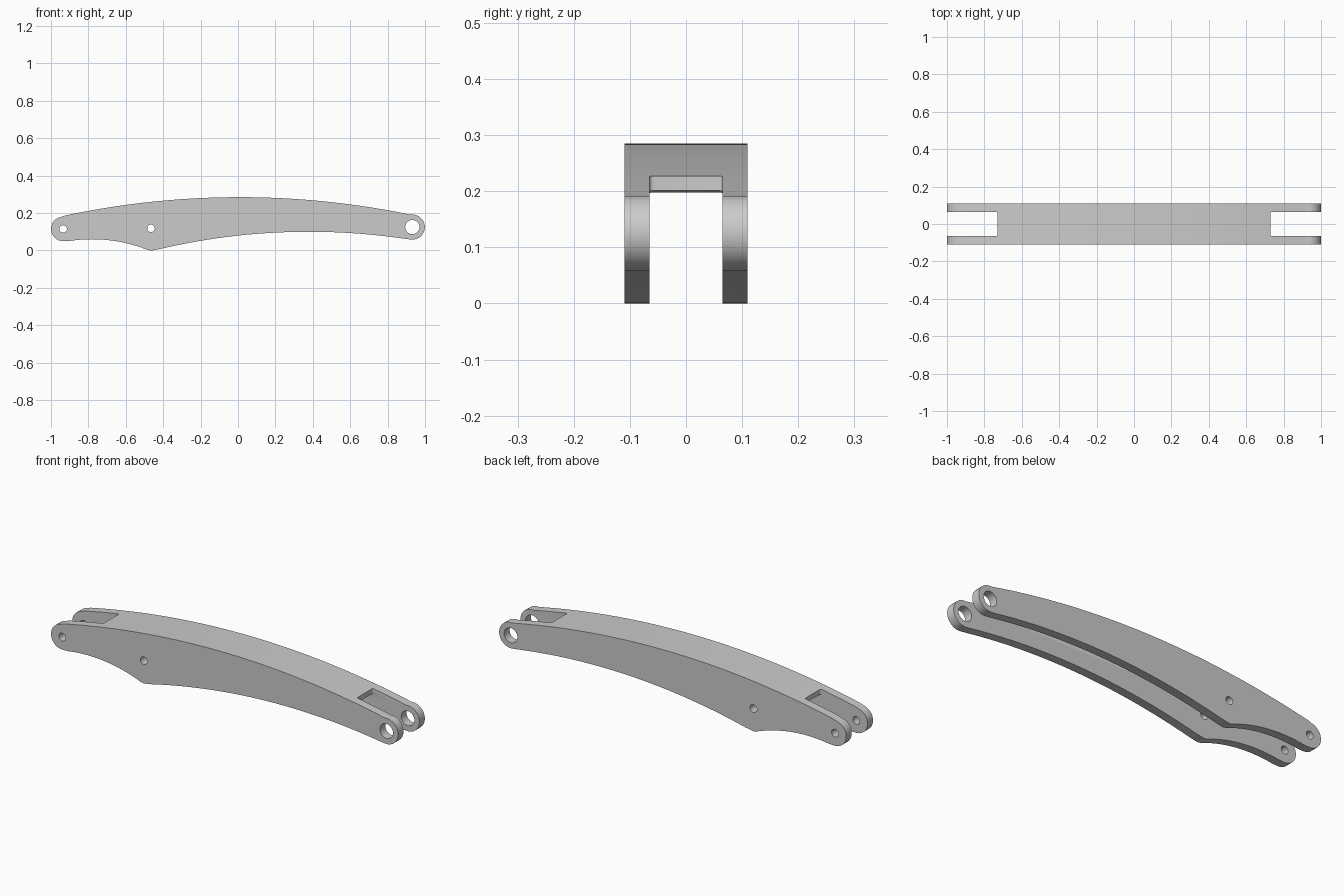
import bpy, bmesh
from math import sqrt, sin, cos, pi, atan2

if "Cube" in bpy.data.objects:
    bpy.data.objects.remove(bpy.data.objects["Cube"])

HALF_W, GAP, WEB, SLOT_X = 0.11, 0.065, 0.026, 0.73
LEFT, RIGHT, MID = (-0.935, 0.115), (0.932, 0.125), (-0.465, 0.118)
R_END = 0.067


def arc_z(x, cx, top, r):
    return top - r + sqrt(r * r - (x - cx) ** 2)


def top_z(x):
    return arc_z(x, 0.01, 0.285, 4.5)


def span(a, b, n):
    return [a + (b - a) * i / n for i in range(n + 1)]


def ring(c, r, a=0, b=2 * pi, n=32):
    return [(c[0] + r * cos(t), c[1] + r * sin(t)) for t in span(a, b, n)]


def extrude(name, loops, half):
    """Extrude outlines in the x-z plane (inner loops become holes)."""
    cu = bpy.data.curves.new(name, 'CURVE')
    cu.dimensions, cu.fill_mode, cu.extrude = '2D', 'BOTH', half
    for pts in loops:
        sp = cu.splines.new('POLY')
        sp.points.add(len(pts) - 1)
        for p, (x, z) in zip(sp.points, pts):
            p.co = (x, z, 0, 1)
        sp.use_cyclic_u = True
    ob = bpy.data.objects.new(name, cu)
    bpy.context.collection.objects.link(ob)
    ob.rotation_euler.x = pi / 2
    bpy.ops.object.select_all(action='DESELECT')
    ob.select_set(True)
    bpy.context.view_layer.objects.active = ob
    bpy.ops.object.convert(target='MESH')
    ob = bpy.context.object
    bpy.ops.object.transform_apply(rotation=True)
    bm = bmesh.new()
    bm.from_mesh(ob.data)
    bmesh.ops.remove_doubles(bm, verts=bm.verts, dist=1e-5)
    bmesh.ops.recalc_face_normals(bm, faces=bm.faces)
    bm.to_mesh(ob.data)
    bm.free()
    return ob


# Arm side outline: crown arc, right eye, long belly arc, toe, short belly arc, left eye
outline = [(x, top_z(x)) for x in span(-0.925, 0.925, 40)]
outline += ring(RIGHT, R_END, 0.46 * pi, -0.53 * pi, 16)
outline += [(x, arc_z(x, 0.38, 0.1, 3.5)) for x in span(0.9, -0.42, 28)]
outline += [(-0.44, 0.004), (-0.455, 0.001), (-0.467, 0.0), (-0.48, 0.002)]
outline += [(x, arc_z(x, -0.78, 0.06, 0.8)) for x in span(-0.5, -0.9, 14)]
outline += ring(LEFT, 0.065, -0.5 * pi, -1.45 * pi, 16)
holes = [ring(c, r)[:-1] for c, r in ((LEFT, 0.02), (MID, 0.02), (RIGHT, 0.038))]
arm = extrude("boom_arm", [outline] + holes, HALF_W)

# Cutters: open channel under the top web, and a fork slot at each end
channel = [(x, top_z(x) - WEB) for x in span(-1.1, 1.1, 40)] + [(1.1, -0.2), (-1.1, -0.2)]
cutters = [extrude("channel_cutter", [channel], GAP)]
for s in (-1, 1):
    box = [(s * SLOT_X, -0.3), (s * 1.2, -0.3), (s * 1.2, 0.5), (s * SLOT_X, 0.5)]
    cutters.append(extrude("fork_slot_cutter", [box], GAP))

for c in cutters:
    bev = c.modifiers.new("round", 'BEVEL')
    bev.width, bev.segments, bev.angle_limit = 0.009, 4, 0.8
    c.hide_render = True
    c.hide_set(True)
    cut = arm.modifiers.new("cut", 'BOOLEAN')
    cut.object, cut.solver = c, 'EXACT'

bpy.ops.object.select_all(action='DESELECT')
arm.select_set(True)
bpy.context.view_layer.objects.active = arm
for m in list(arm.modifiers):
    bpy.ops.object.modifier_apply(modifier=m.name)
bpy.ops.object.shade_smooth_by_angle(angle=0.5)
for c in cutters:
    bpy.data.objects.remove(c)
